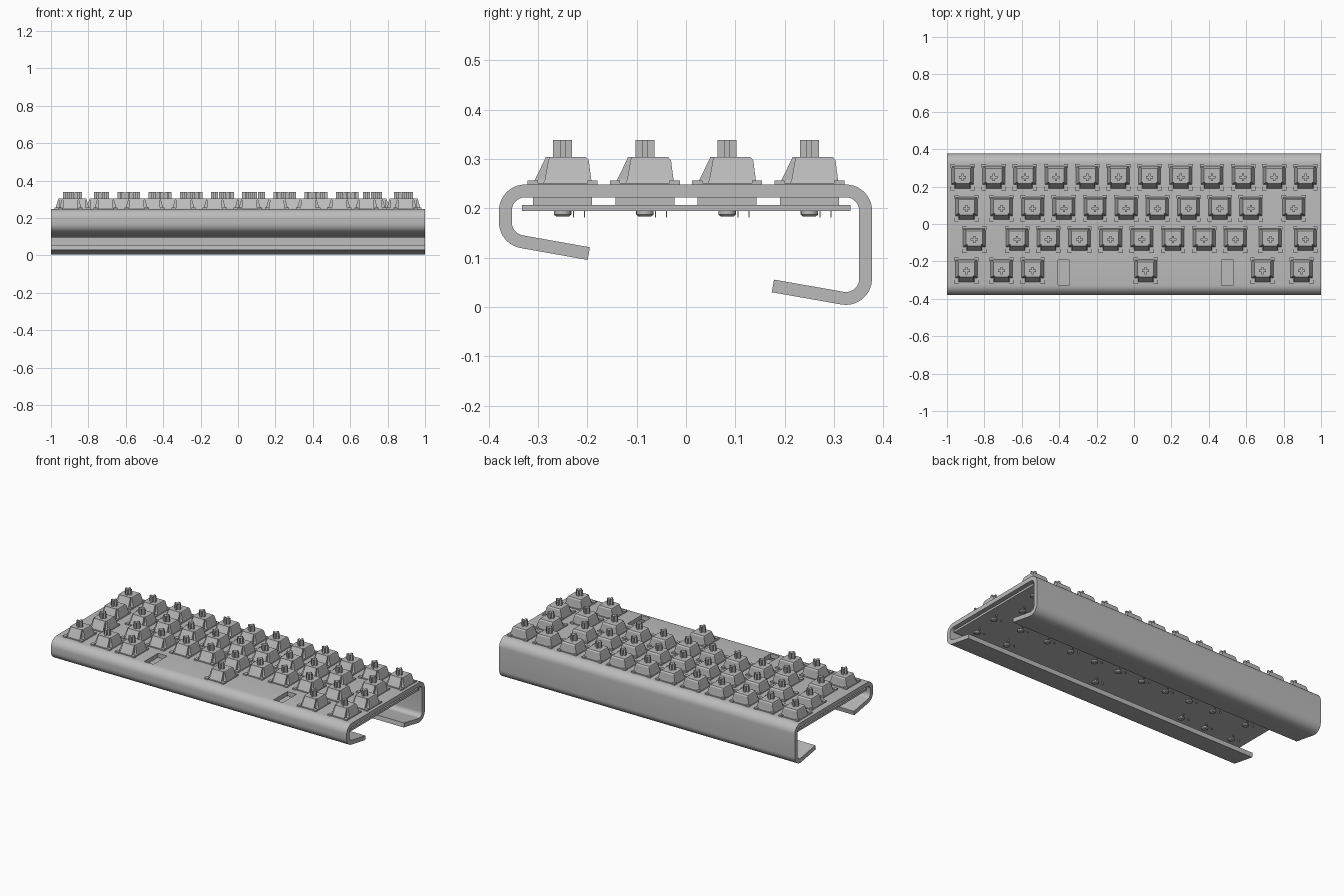
import bpy, bmesh
from math import pi
from mathutils import Vector, Matrix

cube = bpy.data.objects.get("Cube")
if cube:
    bpy.data.objects.remove(cube)

grey = bpy.data.materials.new("plain grey")
grey.use_nodes = True
colour = (0.5, 0.5, 0.5, 1)
grey.diffuse_color = colour
grey.node_tree.nodes["Principled BSDF"].inputs["Base Color"].default_value = colour


def add_object(name, mesh, location=(0, 0, 0)):
    obj = bpy.data.objects.new(name, mesh)
    obj.location = location
    bpy.context.collection.objects.link(obj)
    return obj


def to_mesh(name, bm):
    bmesh.ops.recalc_face_normals(bm, faces=bm.faces)
    mesh = bpy.data.meshes.new(name)
    bm.to_mesh(mesh)
    bm.free()
    mesh.materials.append(grey)
    return mesh


def box(bm, x0, x1, y0, y1, z0, z1):
    size = Matrix.Diagonal((x1 - x0, y1 - y0, z1 - z0, 1))
    centre = Matrix.Translation(((x0 + x1) / 2, (y0 + y1) / 2, (z0 + z1) / 2))
    bmesh.ops.create_cube(bm, size=1, matrix=centre @ size)


def loft(bm, rings):
    """Skin a stack of equal-length rings and cap both ends."""
    rings = [[bm.verts.new(p) for p in ring] for ring in rings]
    n = len(rings[0])
    for a, b in zip(rings, rings[1:]):
        for i in range(n):
            j = (i + 1) % n
            bm.faces.new((a[i], a[j], b[j], b[i]))
    bm.faces.new(rings[0][::-1])
    bm.faces.new(rings[-1])


# Case: one bent sheet with rounded corners, extruded along x
HALF = 0.013
RADIUS = 0.04
STEPS = 10
path = [Vector(p) for p in ((-0.197, 0.108), (-0.366, 0.138), (-0.366, 0.235),
                            (0.364, 0.235), (0.364, 0.0095), (0.176, 0.0425))]
inner, outer = [], []


def add_pair(point, normal):
    outer.append(point + normal * HALF)
    inner.append(point - normal * HALF)


def left_normal(a, b):
    d = (b - a).normalized()
    return Vector((-d.y, d.x))


add_pair(path[0], left_normal(path[0], path[1]))
for a, b, c in zip(path, path[1:], path[2:]):
    n0, n1 = left_normal(a, b), left_normal(b, c)
    centre = b - (n0 + n1) * RADIUS / (1 + n0.dot(n1))
    for s in range(STEPS + 1):
        n = n0.slerp(n1, s / STEPS)
        add_pair(centre + n * RADIUS, n)
add_pair(path[-1], left_normal(path[-2], path[-1]))

bm = bmesh.new()
section = outer + inner[::-1]
loft(bm, [[(x, p.x, p.y) for p in section] for x in (-1, 1)])
case = add_object("bent_case", to_mesh("bent_case", bm))

# Stabiliser slots cut through the top of the case
bm = bmesh.new()
for x in (-0.375, 0.5):
    box(bm, x - 0.031, x + 0.031, -0.326, -0.193, 0.215, 0.26)
cutter = add_object("slot_cutter", to_mesh("slot_cutter", bm))
cutter.hide_render = True
cutter.hide_set(True)
cut = case.modifiers.new("slots", "BOOLEAN")
cut.operation = "DIFFERENCE"
cut.solver = "EXACT"
cut.object = cutter
bpy.context.view_layer.objects.active = case
case.select_set(True)
bpy.ops.object.modifier_apply(modifier=cut.name)
bpy.data.objects.remove(cutter)
bpy.ops.object.shade_smooth_by_angle(angle=pi / 6)

# Circuit board
bm = bmesh.new()
box(bm, -0.99, 0.99, -0.332, 0.333, 0.194, 0.207)
add_object("circuit_board", to_mesh("circuit_board", bm))


# Key switch, shared by every key position
def housing_ring(half_x, front, back, notch_x, notch_y, z):
    """Rectangle with its two front corners notched out."""
    right = [(half_x, back), (half_x, front + notch_y),
             (half_x - notch_x, front + notch_y), (half_x - notch_x, front)]
    return [(x, y, z) for x, y in right + [(-x, y) for x, y in right[::-1]]]


bm = bmesh.new()
box(bm, -0.06, 0.06, -0.06, 0.06, 0.207, 0.248)
box(bm, -0.064, 0.064, -0.066, 0.066, 0.247, 0.251)
for sx in (-1, 1):
    for sy in (-1, 1):
        xs = sorted((sx * 0.042, sx * 0.065))
        ys = sorted((sy * 0.05, sy * 0.071))
        box(bm, *xs, *ys, 0.247, 0.2565)
loft(bm, [housing_ring(0.06, -0.06, 0.06, 0.018, 0.02, 0.25),
          housing_ring(0.057, -0.056, 0.058, 0.017, 0.02, 0.258),
          housing_ring(0.046, -0.037, 0.053, 0.008, 0.008, 0.297),
          housing_ring(0.043, -0.034, 0.047, 0.007, 0.007, 0.304)])
# cross stem
box(bm, -0.019, 0.019, -0.0055, 0.0055, 0.3, 0.338)
box(bm, -0.0055, 0.0055, -0.019, 0.019, 0.3, 0.338)
# locating post and contact pins under the board
for r0, r1, z, depth in ((0.0175, 0.0175, 0.194, 0.014), (0.013, 0.0175, 0.185, 0.004)):
    bmesh.ops.create_cone(bm, cap_ends=True, segments=20, radius1=r0, radius2=r1,
                          depth=depth, matrix=Matrix.Translation((0, 0, z)))
for x, y in ((-0.033, 0.022), (0.022, 0.044)):
    box(bm, x - 0.004, x + 0.004, y - 0.001, y + 0.001, 0.181, 0.2)
switch_mesh = to_mesh("key_switch", bm)

# Key layout: widths in key units, back row first
rows = ([1] * 12,
        [1.25] + [1] * 9 + [1.75],
        [1.75] + [1] * 8 + [1.25, 1],
        [1.25, 1, 1, 6.25, 1.25, 1.25])
UNIT = 1 / 6
for r, widths in enumerate(rows):
    x = -1
    for k, width in enumerate(widths):
        centre_x = x + width * UNIT / 2
        add_object(f"key_switch_{r + 1}_{k + 1}", switch_mesh,
                   (centre_x, (1.5 - r) * UNIT, 0))
        x += width * UNIT
